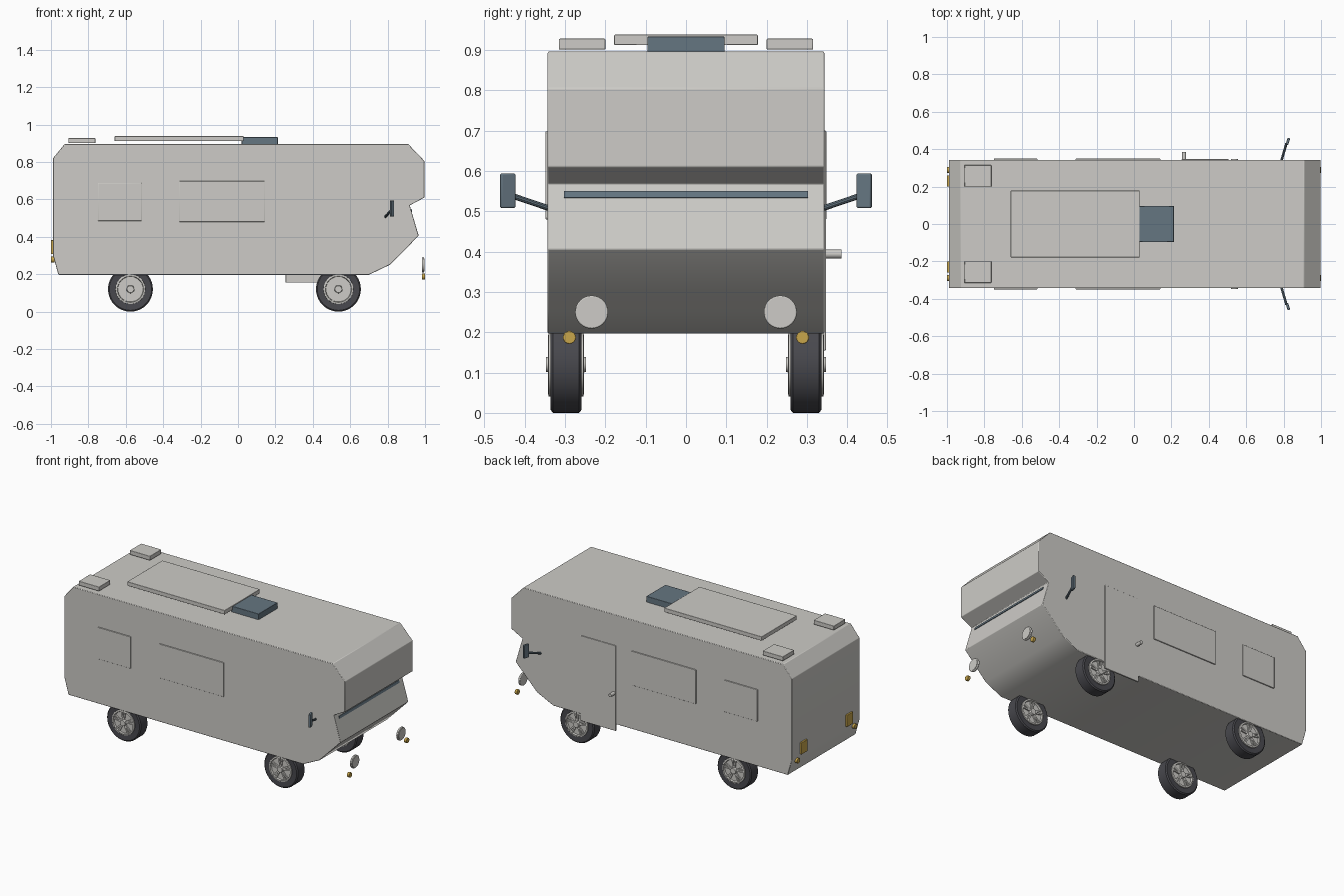
import bpy, bmesh, math
from mathutils import Vector, Matrix

cube = bpy.data.objects.get("Cube")
if cube:
    bpy.data.objects.remove(cube, do_unlink=True)


def material(name, rgb):
    m = bpy.data.materials.new(name)
    m.use_nodes = True
    m.diffuse_color = (*rgb, 1)
    m.node_tree.nodes["Principled BSDF"].inputs["Base Color"].default_value = (*rgb, 1)
    return m


GREY = material("warm light grey", (0.61, 0.60, 0.57))
BLUE = material("slate blue", (0.13, 0.18, 0.22))
RUBBER = material("charcoal rubber", (0.065, 0.065, 0.075))
AMBER = material("amber", (0.58, 0.38, 0.07))


def finish(name, bm, mat, bevel=0):
    bmesh.ops.recalc_face_normals(bm, faces=bm.faces)
    me = bpy.data.meshes.new(name)
    bm.to_mesh(me)
    bm.free()
    me.materials.append(mat)
    ob = bpy.data.objects.new(name, me)
    bpy.context.collection.objects.link(ob)
    if bevel:
        mod = ob.modifiers.new("soft edges", 'BEVEL')
        mod.width = bevel
        mod.segments = 2
        mod.limit_method = 'ANGLE'
    bpy.ops.object.select_all(action='DESELECT')
    ob.select_set(True)
    bpy.context.view_layer.objects.active = ob
    bpy.ops.object.shade_smooth_by_angle(angle=math.radians(30))
    return ob


def add_box(bm, centre, size, rot=Matrix()):
    mat = Matrix.Translation(centre) @ rot @ Matrix.Diagonal((*size, 1))
    bmesh.ops.create_cube(bm, size=1, matrix=mat)


def box(name, xs, ys, zs, mat, bevel=0.0):
    bm = bmesh.new()
    spans = (xs, ys, zs)
    add_box(bm, [sum(s) / 2 for s in spans], [abs(s[1] - s[0]) for s in spans])
    return finish(name, bm, mat, bevel)


def rod(name, a, b, radius, mat, sides=24, bevel=0.0):
    a, b = Vector(a), Vector(b)
    bm = bmesh.new()
    rot = (b - a).to_track_quat('Z', 'Y').to_matrix().to_4x4()
    bmesh.ops.create_cone(bm, cap_ends=True, segments=sides, radius1=radius, radius2=radius,
                          depth=(b - a).length, matrix=Matrix.Translation((a + b) / 2) @ rot)
    return finish(name, bm, mat, bevel)


def lathe(bm, profile, steps=40):
    # profile of (radius, y) spun about the y axis
    verts = [bm.verts.new((r, y, 0)) for r, y in profile]
    edges = [bm.edges.new(pair) for pair in zip(verts, verts[1:])]
    bmesh.ops.spin(bm, geom=verts + edges, cent=(0, 0, 0), axis=(0, 1, 0),
                   angle=math.tau, steps=steps, use_duplicate=False)
    bmesh.ops.remove_doubles(bm, verts=bm.verts, dist=0.0001)


# Body shell: side outline extruded across the width
HALF = 0.343
outline = [(-0.96, 0.197), (-0.989, 0.30), (-0.989, 0.82), (-0.927, 0.896),
           (0.91, 0.896), (0.997, 0.805), (0.997, 0.61), (0.918, 0.568),
           (0.966, 0.406), (0.815, 0.252), (0.70, 0.197)]
bm = bmesh.new()
face = bm.faces.new([bm.verts.new((x, -HALF, z)) for x, z in outline])
ext = bmesh.ops.extrude_face_region(bm, geom=[face])
moved = [v for v in ext["geom"] if isinstance(v, bmesh.types.BMVert)]
bmesh.ops.translate(bm, verts=moved, vec=(0, 2 * HALF, 0))
finish("body_shell", bm, GREY, 0.003)

# Windscreen slit under the front overhang
bm = bmesh.new()
add_box(bm, (0.926, 0, 0.541), (0.008, 0.604, 0.016), Matrix.Rotation(-0.29, 4, 'Y'))
finish("windscreen_slit", bm, BLUE)

# Roof equipment
box("roof_panel", (-0.66, 0.03), (-0.178, 0.178), (0.912, 0.938), GREY, 0.002)
box("roof_hatch", (0.02, 0.213), (-0.096, 0.096), (0.893, 0.933), BLUE, 0.002)

# Entrance door and handle
box("door", (0.255, 0.505), (0.338, 0.347), (0.155, 0.70), GREY, 0.002)
rod("door_handle", (0.268, 0.34, 0.394), (0.268, 0.386, 0.394), 0.011, GREY, 16)


def build_side(s, side):
    # Side windows
    box(side + "_rear_window", (-0.749, -0.516), (s * 0.338, s * 0.349), (0.485, 0.688), GREY, 0.002)
    box(side + "_middle_window", (-0.313, 0.142), (s * 0.338, s * 0.349), (0.48, 0.698), GREY, 0.002)
    # Roof vent
    box(side + "_roof_vent", (-0.906, -0.763), (s * 0.2, s * 0.315), (0.901, 0.928), GREY, 0.002)
    # Mirror
    rod(side + "_mirror_arm", (0.788, s * 0.338, 0.507), (0.815, s * 0.43, 0.538), 0.007, BLUE, 10)
    bm = bmesh.new()
    add_box(bm, (0.823, s * 0.442, 0.551), (0.014, 0.037, 0.085), Matrix.Rotation(-s * 0.3, 4, 'Z'))
    finish(side + "_mirror_head", bm, BLUE, 0.003)
    # Lamps
    rod(side + "_headlight", (0.983, s * 0.234, 0.25), (0.995, s * 0.234, 0.25), 0.041, GREY, 32, 0.003)
    rod(side + "_headlight_lens", (0.99, s * 0.234, 0.25), (0.998, s * 0.234, 0.25), 0.035, GREY, 32)
    rod(side + "_front_indicator", (0.983, s * 0.289, 0.187), (1.0, s * 0.289, 0.187), 0.016, AMBER, 20, 0.002)
    box(side + "_tail_lamp", (-1.0, -0.98), (s * 0.2, s * 0.26), (0.307, 0.382), AMBER, 0.002)
    rod(side + "_rear_indicator", (-1.0, s * 0.289, 0.278), (-0.98, s * 0.289, 0.278), 0.016, AMBER, 20, 0.002)


def build_wheel(x, y, name):
    place = Matrix.Translation((x, y, 0.12))
    # Tyre
    bm = bmesh.new()
    lathe(bm, [(0.078, -0.036), (0.113, -0.038), (0.12, -0.032), (0.12, 0.032),
               (0.113, 0.038), (0.078, 0.036), (0.078, -0.036)])
    finish(name + "_tyre", bm, RUBBER).matrix_world = place
    # Rim: dish, lip and centre cap on both faces
    bm = bmesh.new()
    half = [(0, 0.05), (0.018, 0.05), (0.022, 0.034), (0.067, 0.034), (0.07, 0.045), (0.079, 0.043), (0.08, 0.03)]
    lathe(bm, half + [(r, -y) for r, y in reversed(half)])
    finish(name + "_rim", bm, GREY).matrix_world = place
    # Forked spokes
    bm = bmesh.new()
    for i in range(5):
        for tilt in (-0.16, 0.16):
            turn = Matrix.Rotation(math.tau * i / 5 + tilt, 4, 'Y')
            add_box(bm, turn @ Vector((0, 0, 0.045)), (0.009, 0.084, 0.056), turn)
    finish(name + "_spokes", bm, GREY).matrix_world = place


for s, side in ((-1, "near"), (1, "far")):
    build_side(s, side)
    for x, end in ((-0.575, "rear"), (0.537, "front")):
        build_wheel(x, s * 0.2975, side + "_" + end + "_wheel")
